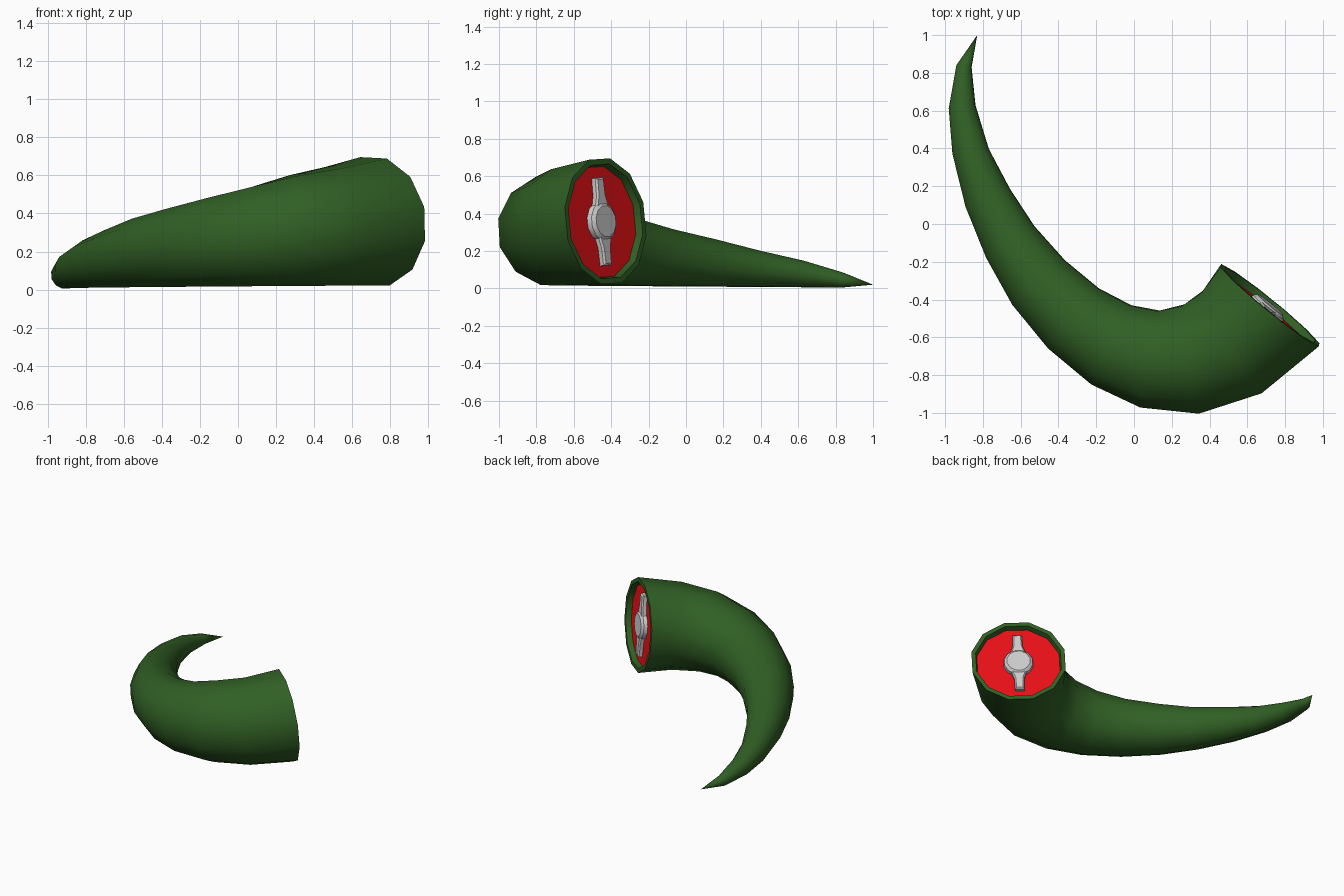
import bpy, bmesh, math
from mathutils import Vector, Matrix

if "Cube" in bpy.data.objects:
    bpy.data.objects.remove(bpy.data.objects["Cube"])

SIDES = 12
# outer and inner edge of each horn section, seen from the top, tip to mouth
OUTER = [(-.94, .84), (-.98, .61), (-.96, .37), (-.89, .09), (-.78, -.18), (-.64, -.43),
         (-.45, -.66), (-.22, -.85), (.04, -.97), (.35, -1.0), (.68, -.89), (.98, -.64)]
INNER = [(-.86, .83), (-.84, .63), (-.77, .40), (-.66, .19), (-.53, -.01), (-.37, -.19),
         (-.19, -.34), (-.02, -.43), (.13, -.46), (.26, -.43), (.36, -.36), (.46, -.22)]
TIP = Vector((-.83, 1.0, .02))
ROLL = .043


def material(name, color):
    m = bpy.data.materials.new(name)
    m.diffuse_color = (*color, 1)
    m.use_nodes = True
    m.node_tree.nodes["Principled BSDF"].inputs["Base Color"].default_value = m.diffuse_color
    return m


def make_object(name, bm, mat=None, angle=40):
    bmesh.ops.recalc_face_normals(bm, faces=bm.faces)
    me = bpy.data.meshes.new(name)
    bm.to_mesh(me)
    bm.free()
    ob = bpy.data.objects.new(name, me)
    bpy.context.collection.objects.link(ob)
    if mat:
        me.materials.append(mat)
    bpy.ops.object.select_all(action='DESELECT')
    ob.select_set(True)
    bpy.context.view_layer.objects.active = ob
    bpy.ops.object.shade_smooth_by_angle(angle=math.radians(angle))
    return ob


def ring(bm, frame, r, depth=0, sides=SIDES):
    pts = []
    for k in range(sides):
        a = 2 * math.pi * (k + .5) / sides
        pts.append(bm.verts.new(frame @ Vector((r * math.cos(a), r * math.sin(a), depth))))
    return pts


def bridge(bm, a, b):
    n = len(a)
    for k in range(n):
        bm.faces.new((a[k], a[(k + 1) % n], b[(k + 1) % n], b[k]))


# section frames: local x = outward, y = up, z = along the horn towards the mouth
frames = []
for i, (o, q) in enumerate(zip(OUTER, INNER)):
    o, q = Vector(o), Vector(q)
    half = (o - q).length / 2
    c = (o + q) / 2
    z = half + .005 + .02 * i / 11
    d = (o - q).normalized()
    u = Vector((d.x, d.y, -ROLL)).normalized()
    n = Vector((-d.y, d.x, .09)).normalized()
    v = n.cross(u).normalized()
    n = u.cross(v)
    m = Matrix((u, v, n)).transposed().to_4x4()
    m.translation = (c.x, c.y, z)
    frames.append((m, half / math.cos(math.pi / SIDES)))

# horn shell with rim and recessed inner wall
bm = bmesh.new()
rings = [ring(bm, m, r) for m, r in frames]
mouth, R = frames[-1]
rings.append(ring(bm, mouth, R * .91))
rings.append(ring(bm, mouth, R * .88, -.045))
tip = bm.verts.new(TIP)
for k in range(SIDES):
    bm.faces.new((tip, rings[0][k], rings[0][(k + 1) % SIDES]))
for a, b in zip(rings, rings[1:]):
    bridge(bm, a, b)
make_object("horn_shell", bm, material("green", (.03, .115, .018)))

# red lid inside the mouth
bm = bmesh.new()
bm.faces.new(ring(bm, mouth, R * .885, -.04))
make_object("mouth_lid", bm, material("red", (.8, .005, .008)))


# grey turning handle: round hub and tapered bar
def hub(name, levels, sides):
    bm = bmesh.new()
    rs = [ring(bm, mouth, r, d, sides) for r, d in levels]
    for a, b in zip(rs, rs[1:]):
        bridge(bm, a, b)
    bm.faces.new(rs[-1])
    make_object(name, bm, angle=30)


hub("handle_hub", [(.108, -.042), (.105, -.012), (.085, .004)], 12)

bm = bmesh.new()
levels = []
for inset, d in ((0, -.042), (0, -.016), (.01, -.006)):
    outline = [(.033, .235), (.036, .14), (.055, .08)]
    right = [(x - inset, y - (inset if y > .2 else 0)) for x, y in outline]
    pts = right + [(x, -y) for x, y in reversed(right)]
    pts += [(-x, -y) for x, y in right] + [(-x, y) for x, y in reversed(right)]
    levels.append([bm.verts.new(mouth @ Vector((x, y, d))) for x, y in pts])
for a, b in zip(levels, levels[1:]):
    bridge(bm, a, b)
bm.faces.new(levels[-1])
make_object("handle_bar", bm, angle=30)
